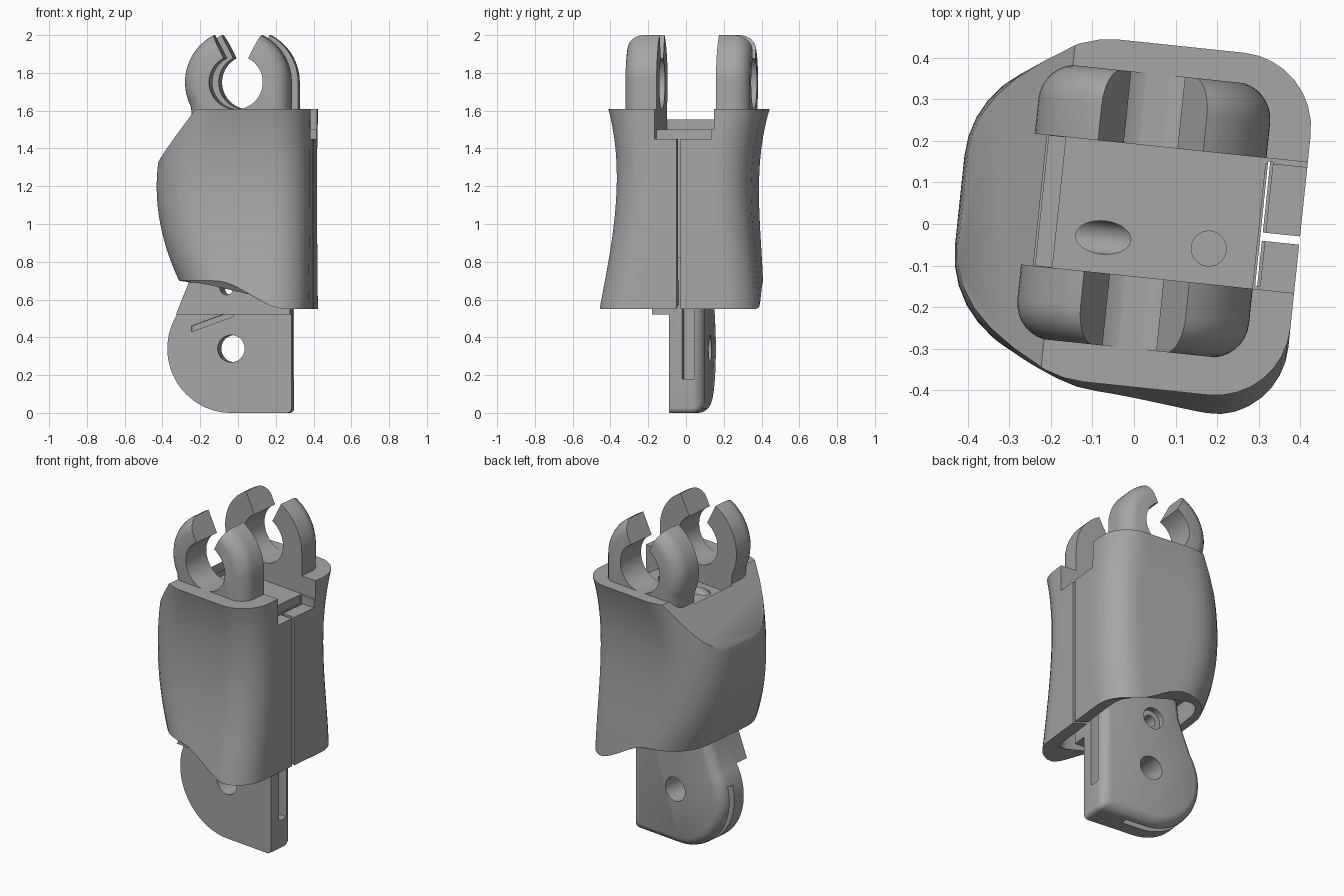
import bpy, bmesh, math
from math import sin, cos, radians, pi
from mathutils import Matrix, Vector

cube = bpy.data.objects.get("Cube")
if cube:
    bpy.data.objects.remove(cube, do_unlink=True)

TURN = radians(-6)      # the whole part is turned slightly about z
MID = 0.033             # symmetry plane of the two clips

grey = bpy.data.materials.new("plain grey")
grey.use_nodes = True
grey.diffuse_color = (0.38, 0.38, 0.38, 1)
grey.node_tree.nodes["Principled BSDF"].inputs["Base Color"].default_value = (0.38, 0.38, 0.38, 1)


def add_object(name, bm):
    bmesh.ops.recalc_face_normals(bm, faces=bm.faces)
    mesh = bpy.data.meshes.new(name)
    bm.to_mesh(mesh)
    bm.free()
    mesh.materials.append(grey)
    ob = bpy.data.objects.new(name, mesh)
    ob.rotation_euler.z = TURN
    bpy.context.collection.objects.link(ob)
    return ob


def loft_mesh(rings):
    """Skin a stack of equal-length point rings and cap both ends."""
    bm = bmesh.new()
    rows = [[bm.verts.new(p) for p in ring] for ring in rings]
    for a, b in zip(rows, rows[1:]):
        for i in range(len(a)):
            j = (i + 1) % len(a)
            bm.faces.new((a[i], a[j], b[j], b[i]))
    bm.faces.new(rows[0])
    bm.faces.new(rows[-1])
    return bm


def slab(name, profile, layers):
    """Extrude a side profile along y; layers are (y, edge inset)."""
    return add_object(name, loft_mesh(
        [[(u, y, z) for u, z in profile(inset)] for y, inset in layers]))


def box(u0, u1, v0, v1, z0, z1):
    bm = bmesh.new()
    bmesh.ops.create_cube(bm, size=1)
    for v in bm.verts:
        v.co = (u0 + (v.co.x + .5) * (u1 - u0), v0 + (v.co.y + .5) * (v1 - v0),
                z0 + (v.co.z + .5) * (z1 - z0))
    return add_object("cutter", bm)


def drill(centre, radius, depth, axis):
    bm = bmesh.new()
    turn = Vector(axis).to_track_quat('Z', 'Y').to_matrix().to_4x4()
    bmesh.ops.create_cone(bm, cap_ends=True, segments=40, radius1=radius, radius2=radius,
                          depth=depth, matrix=Matrix.Translation(centre) @ turn)
    return add_object("cutter", bm)


def cut(ob, *cutters):
    bpy.context.view_layer.objects.active = ob
    for c in cutters:
        mod = ob.modifiers.new("cut", 'BOOLEAN')
        mod.operation, mod.solver, mod.object = 'DIFFERENCE', 'EXACT', c
        bpy.ops.object.modifier_apply(modifier=mod.name)
        bpy.data.objects.remove(c, do_unlink=True)


def arc(cx, cz, r, a0, a1, n):
    return [(cx + r * cos(radians(a0 + (a1 - a0) * i / n)),
             cz + r * sin(radians(a0 + (a1 - a0) * i / n))) for i in range(n + 1)]


def curve(points, x):
    """Smooth polynomial through a few points."""
    total = 0
    for i, (xi, yi) in enumerate(points):
        for j, (xj, _) in enumerate(points):
            if i != j:
                yi *= (x - xj) / (xi - xj)
        total += yi
    return total


def section(u0, u1, v0, v1, rl, rr, flat=8):
    """Rounded rectangle with separate left and right corner radii."""
    arcs = [arc(u1 - rr, v1 - rr, rr, 0, 90, 8), arc(u0 + rl, v1 - rl, rl, 90, 180, 8),
            arc(u0 + rl, v0 + rl, rl, 180, 270, 8), arc(u1 - rr, v0 + rr, rr, 270, 360, 8)]
    pts = []
    for a, b in zip(arcs, arcs[1:] + arcs[:1]):
        pts += a
        p, q = Vector(a[-1]), Vector(b[0])
        pts += [tuple(p.lerp(q, k / flat)) for k in range(1, flat)]
    return pts


# Outer sleeve: waisted front and back, bulged side, wavy lower rim
TOP = 1.61
FRONT = [(.56, -.435), (.8, -.39), (1.25, -.345), (TOP, -.39)]
BACK = [(.56, .415), (.8, .395), (1.2, .37), (TOP, .437)]
SIDE = [(.56, -.22), (.85, -.36), (1.13, -.42), (TOP, -.33)]


def rim(u):
    t = min(max((u + .08) / .38, 0), 1)
    return .55 + .15 * (1 - t * t * (3 - 2 * t))


def sleeve_section(z):
    return section(curve(SIDE, z), .4, curve(FRONT, z), curve(BACK, z), .25, .18)


rings, levels = [], 24
for k in range(levels + 1):
    t, ring = k / levels, []
    for i in range(len(sleeve_section(1))):
        z = .6 + (TOP - .6) * t
        for _ in range(3):
            u, v = sleeve_section(z)[i]
            z = rim(u) * (1 - t) + TOP * t
        ring.append((u, v, z))
    rings.append(ring)
bm = loft_mesh(rings)

# Slanted cut across the upper side
res = bmesh.ops.bisect_plane(bm, geom=bm.verts[:] + bm.edges[:] + bm.faces[:],
                             plane_co=(-.186, 0, TOP), plane_no=(-.24, 0, .19), clear_outer=True)
bmesh.ops.edgeloop_fill(bm, edges=[e for e in res["geom_cut"] if isinstance(e, bmesh.types.BMEdge)])
sleeve = add_object("outer_sleeve", bm)

cavity = add_object("cutter", loft_mesh(
    [[(u, v, z) for u, v in section(-.235, .31, -.34, .34, .12, .1)] for z in (.3, .82)]))
cut(sleeve, cavity,
    box(-.23, .6, MID - .158, MID + .158, 1.5, 1.8),      # pocket between the clips
    box(.3, .6, MID - .158, MID + .145, 1.45, 1.7),       # side notch
    box(-.225, -.185, MID - .157, MID + .157, 1.05, 1.7), # deep gap beside the core
    box(.305, .317, MID - .15, MID + .15, .7, 1.7),       # thin gap beside the core
    box(.306, .6, -.008, .012, .3, 1.7),                  # side slit
    drill((-.07, -.04, 1.5), .04, .4, (.8, 0, .6)),
    drill((.185, -.04, 1.5), .042, .5, (0, 0, 1)))


# Pair of open snap clips with rounded outer edges
def clip_profile(inset):
    r, cu, cz = .28 - inset, .02, 1.75
    return ([(cu + r, 1.47)] + arc(cu, cz, r, 0, 63, 14) + arc(cu, cz, .143, 63, -243, 44)
            + arc(cu, cz, r, 117, 208, 18) + [(cu - .24 + inset, 1.47)])


ROUND = [(.09 * sin(a), .09 * (1 - cos(a))) for a in (i * pi / 16 for i in range(8))]
clips = []
for name, side in (("front_clip", -1), ("back_clip", 1)):
    layers = [(MID + side * .158, 0)] + [(MID + side * (.243 + d), i) for d, i in ROUND]
    clips.append(slab(name, clip_profile, layers))


# Hinge tab below, with round heel and softened back edge
def tab_profile(inset):
    r = .34 - inset
    end, low = .292 - inset, inset
    return (arc(end - .025, low + .025, .025, 0, -90, 5) + arc(-.03, .34, r, 270, 147, 30)
            + [(-.24 + inset, .72), (-.22 + inset, .9), (end, .9)])


SOFT = [(.065 * sin(a), .065 * (1 - cos(a))) for a in (i * pi / 14 for i in range(7))]
tab = slab("hinge_tab", tab_profile, [(-.06, 0)] + [(.062 + d, i) for d, i in SOFT])
groove = slab("cutter", lambda i: arc(-.03, .34, .28, 165, 290, 30) + arc(-.03, .34, .4, 290, 165, 30),
              [(.02, 0), (.06, 0)])
ramp = slab("cutter", lambda i: [(-.24, .43), (-.02, .51), (-.02, .54), (-.24, .46)],
            [(-.1, 0), (-.035, 0)])
cut(tab, groove, ramp,
    box(.2, .4, .01, .075, .18, .7),                       # end slot
    drill((-.03, 0, .34), .072, 1, (0, 1, 0)),             # hinge pin hole
    drill((-.045, 0, .66), .035, 1, (0, 1, 0)),            # cord hole
    drill((-.045, .14, .66), .065, .1, (0, 1, 0)))         # recess behind cord hole

# Thicker front shoulder of the core
shoulder = slab("core_shoulder", lambda i: [(-.315, .52), (.292, .52), (.292, .9), (-.2, .9), (-.235, .72)],
                [(-.15, 0), (-.055, 0)])
cut(shoulder, drill((-.045, 0, .66), .035, 1, (0, 1, 0)))

# Smooth curved faces, keep crisp edges
bpy.ops.object.select_all(action='DESELECT')
for ob in [sleeve, tab, shoulder] + clips:
    ob.select_set(True)
    bpy.context.view_layer.objects.active = ob
bpy.ops.object.shade_smooth_by_angle(angle=radians(32))
